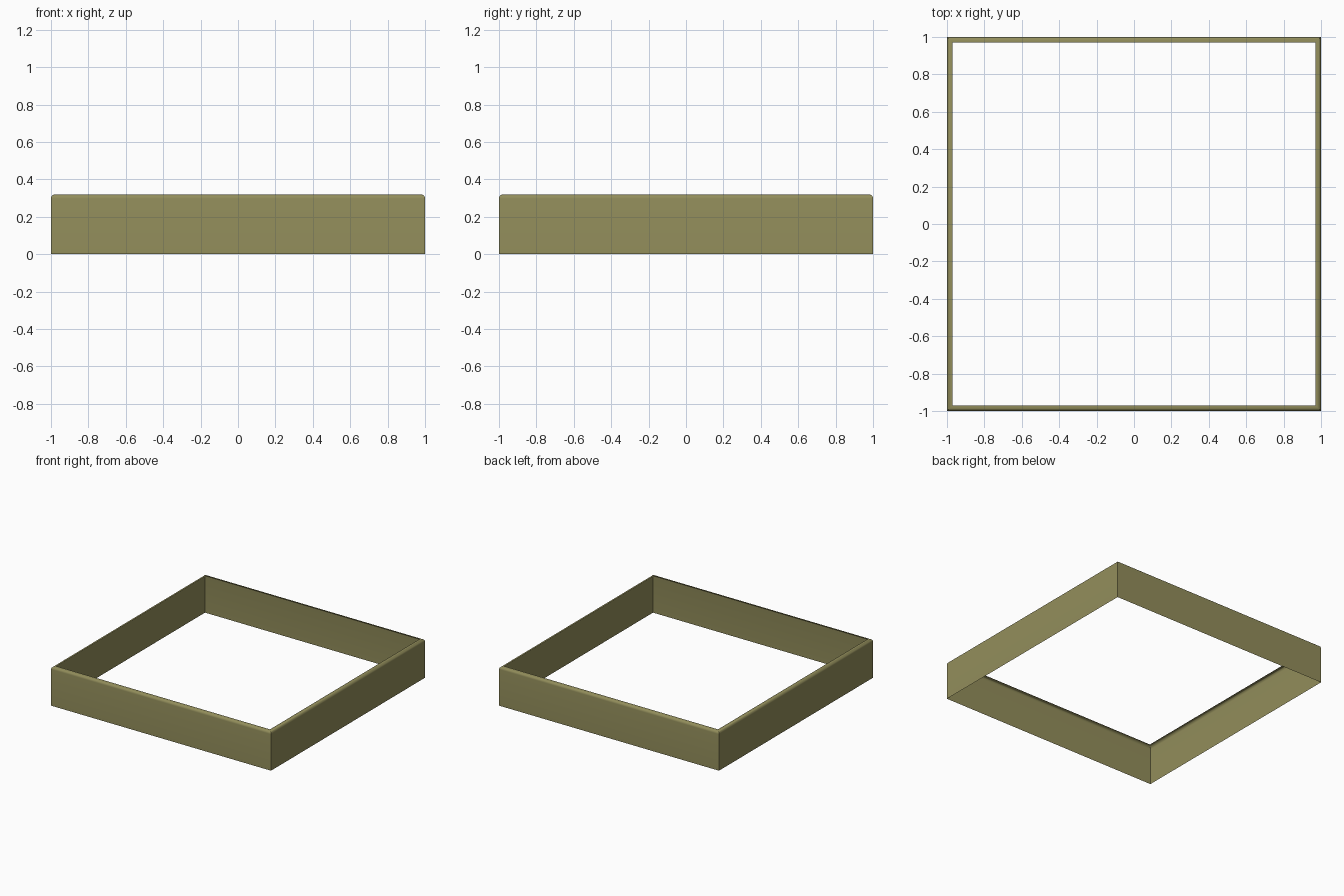
import bpy, bmesh, math

if "Cube" in bpy.data.objects:
    bpy.data.objects.remove(bpy.data.objects["Cube"])

# Olive paint
mat = bpy.data.materials.new("olive")
mat.diffuse_color = (0.29, 0.27, 0.105, 1)
mat.use_nodes = True
mat.node_tree.nodes["Principled BSDF"].inputs["Base Color"].default_value = mat.diffuse_color

# Cross-section (inset, height): thin wall, rounded shoulder, short inward lip
H, R, LIP = 0.32, 0.022, 0.03
profile = [(0, 0)]
for i in range(7):
    a = math.radians(90 * i / 6)
    profile.append((R - R * math.cos(a), H - R + R * math.sin(a)))
profile.append((LIP, H))

# Sweep the section round a square with mitred corners
bm = bmesh.new()
rings = []
for inset, z in profile:
    s = 1 - inset
    rings.append([bm.verts.new((x * s, y * s, z))
                  for x, y in ((-1, -1), (1, -1), (1, 1), (-1, 1))])
for lo, hi in zip(rings, rings[1:]):
    for i in range(4):
        j = (i + 1) % 4
        bm.faces.new((lo[i], lo[j], hi[j], hi[i]))
me = bpy.data.meshes.new("square_rim")
bm.to_mesh(me)
bm.free()
me.materials.append(mat)
rim = bpy.data.objects.new("square_rim", me)
bpy.context.collection.objects.link(rim)
bpy.context.view_layer.objects.active = rim
rim.select_set(True)
bpy.ops.object.shade_smooth_by_angle(angle=math.radians(35))
